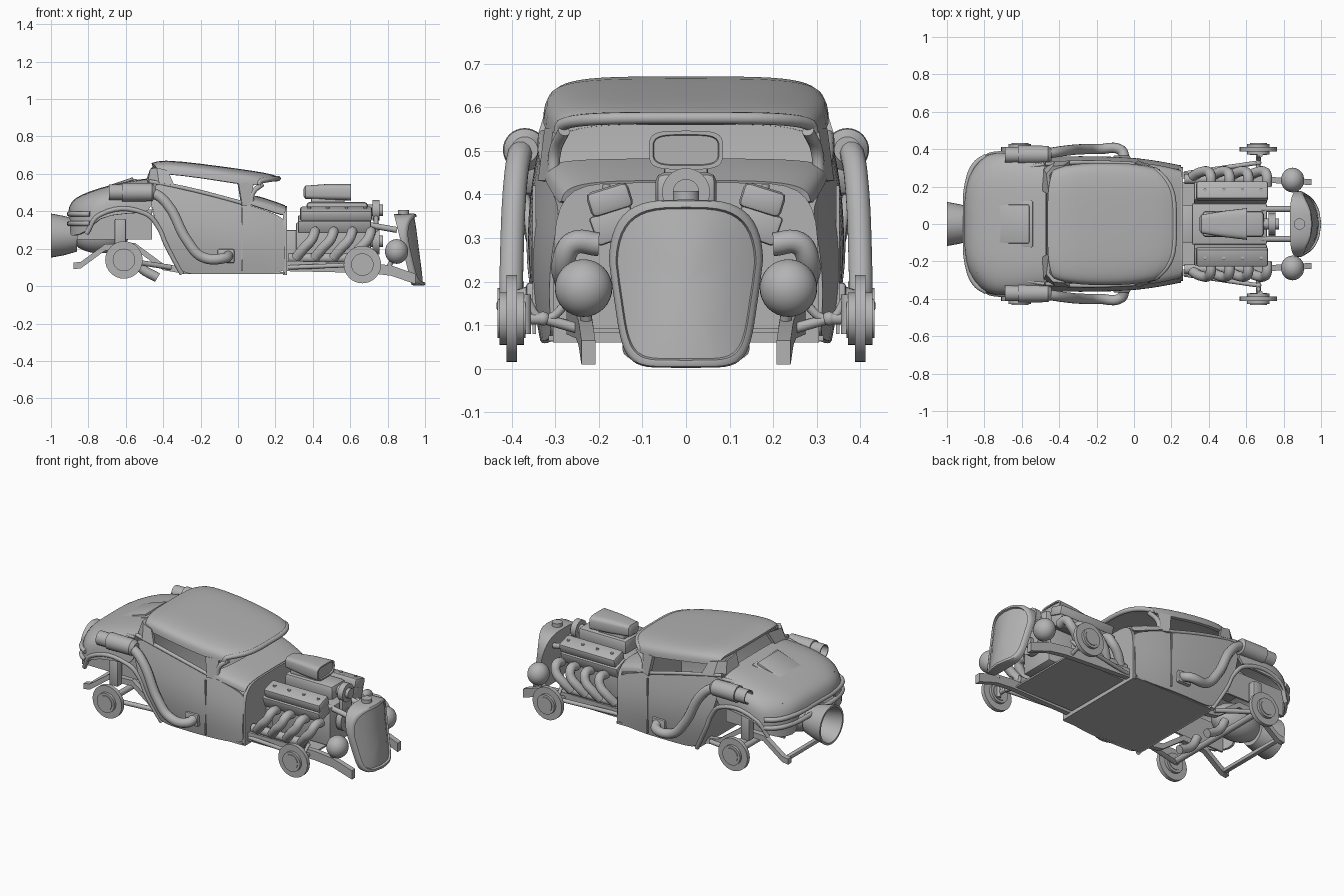
import bpy, bmesh, math
from mathutils import Matrix, Vector

if "Cube" in bpy.data.objects:
    bpy.data.objects.remove(bpy.data.objects["Cube"], do_unlink=True)

shade = (0.45, 0.45, 0.45, 1)
grey = bpy.data.materials.new("plain grey")
grey.use_nodes = True
grey.diffuse_color = shade
grey.node_tree.nodes["Principled BSDF"].inputs["Base Color"].default_value = shade


def finish(name, data, sub=0, solid=0, bevel=0):
    """Link, apply modifiers, shade and colour one part."""
    ob = bpy.data.objects.new(name, data)
    bpy.context.collection.objects.link(ob)
    if sub:
        ob.modifiers.new("smooth", "SUBSURF").levels = sub
    if solid:
        thick = ob.modifiers.new("thick", "SOLIDIFY")
        thick.thickness, thick.offset = solid, 0
    if bevel:
        edge = ob.modifiers.new("bevel", "BEVEL")
        edge.width, edge.segments = bevel, 2
    bpy.ops.object.select_all(action="DESELECT")
    bpy.context.view_layer.objects.active = ob
    ob.select_set(True)
    bpy.ops.object.convert(target="MESH")
    bpy.ops.object.shade_smooth_by_angle(angle=math.radians(35))
    ob = bpy.context.object
    ob.data.materials.clear()
    ob.data.materials.append(grey)


def from_bmesh(name, bm, matrix=Matrix(), **mods):
    bmesh.ops.transform(bm, matrix=matrix, verts=bm.verts)
    bmesh.ops.recalc_face_normals(bm, faces=bm.faces)
    mesh = bpy.data.meshes.new(name)
    bm.to_mesh(mesh)
    bm.free()
    finish(name, mesh, **mods)


def loft(name, rings, closed=False, capped=False, **mods):
    bm = bmesh.new()
    rows = [[bm.verts.new(p) for p in ring] for ring in rings]
    count = len(rows[0])
    for a, b in zip(rows, rows[1:]):
        for j in range(count if closed else count - 1):
            k = (j + 1) % count
            bm.faces.new((a[j], a[k], b[k], b[j]))
    if capped:
        bm.faces.new(rows[0])
        bm.faces.new(rows[-1])
    from_bmesh(name, bm, **mods)


def box(name, centre, size, tilt=0, bevel=0.008):
    bm = bmesh.new()
    bmesh.ops.create_cube(bm, size=1)
    place = Matrix.Translation(centre) @ Matrix.Rotation(tilt, 4, "X") @ Matrix.Diagonal((*size, 1))
    from_bmesh(name, bm, place, bevel=bevel)


def ball(name, centre, radii):
    bm = bmesh.new()
    bmesh.ops.create_uvsphere(bm, u_segments=32, v_segments=16, radius=1)
    from_bmesh(name, bm, Matrix.Translation(centre) @ Matrix.Diagonal((*radii, 1)))


def lathe(name, profile, centre, axis="x", seg=32):
    """Turn (distance, radius) pairs round an axis."""
    rings = []
    for d, r in profile:
        ring = []
        for k in range(seg):
            angle = math.tau * k / seg
            u, v = r * math.cos(angle), r * math.sin(angle)
            offset = {"x": (d, u, v), "y": (u, d, v), "z": (u, v, d)}[axis]
            ring.append(Vector(centre) + Vector(offset))
        rings.append(ring)
    loft(name, rings, closed=True, capped=True)


def disc(name, centre, axis, radius, half):
    lathe(name, [(-half, radius), (half, radius)], centre, axis)


def tube(name, points, radius):
    curve = bpy.data.curves.new(name, "CURVE")
    curve.dimensions, curve.bevel_depth, curve.bevel_resolution = "3D", radius, 4
    curve.resolution_u, curve.use_fill_caps = 6, True
    spline = curve.splines.new("BEZIER")
    spline.bezier_points.add(len(points) - 1)
    for knot, p in zip(spline.bezier_points, points):
        knot.co, knot.handle_left_type, knot.handle_right_type = p, "AUTO", "AUTO"
    finish(name, curve)


def flip(points, side):
    return [(x, side * y, z) for x, y, z in points]


def lerp(a, b, t):
    return a + (b - a) * t


def power(value, p):
    return math.copysign(abs(value) ** p, value)


def arch(x_edge, x_mid, width, z_edge, z_mid, p=0.5, steps=16):
    """Squared-off arch from one side over the centre line to the other."""
    points = []
    for k in range(steps + 1):
        c, s = math.cos(math.pi * k / steps), math.sin(math.pi * k / steps)
        points.append((lerp(x_edge, x_mid, s * s), width * power(c, p), lerp(z_edge, z_mid, power(s, p))))
    return points


def oval(x, width, z_low, z_high):
    mid, tall = (z_low + z_high) / 2, (z_high - z_low) / 2
    turn = [math.tau * k / 32 for k in range(32)]
    return [(x, width * power(math.cos(a), 0.5), mid + tall * power(math.sin(a), 0.5)) for a in turn]


def side_row(x_low, x_high, y_low, y_high, bulge, belt):
    """One upright line on the cabin flank, from sill to belt."""
    row = []
    for k in range(7):
        t = k / 6
        row.append((lerp(x_low, x_high, math.sin(t * math.pi / 2)),
                    lerp(y_low, y_high, t) + bulge * math.sin(math.pi * t), lerp(.065, belt, t)))
    return row


# Cabin sides, pillars and trim
flank = [side_row(-.3, -.475, .32, .32, .035, .56), side_row(-.2, -.27, .325, .33, .03, .52),
         side_row(.03, .04, .33, .32, .025, .44), side_row(.25, .25, .3, .28, .015, .37)]
quarter = [(-.485, .18, .555), (-.475, .29, .545), (-.42, .325, .55), (-.34, .33, .535)]
quarter_top = [(x + .04 - .025 * k, y - .025, z + .08) for k, (x, y, z) in enumerate(quarter)]
for s in (1, -1):
    loft("cabin_side", [flip(row, s) for row in flank], sub=2, solid=.015)
    loft("rear_pillar", [flip(quarter, s), flip(quarter_top, s)], solid=.02)
    loft("screen_pillar", [flip([(.02, .33, .43), (.07, .31, .43)], s),
                           flip([(0, .315, .55), (.08, .295, .55)], s)], solid=.02)
    tube("screen_frame", flip([(.07, .305, .44), (.08, .3, .5), (.13, .28, .545)], s), .014)
    tube("window_sill", flip([row[-1] for row in flank[:3]], s), .011)
    tube("arch_trim", flip(flank[0][:4] + [(-.5, .37, .39), (-.74, .375, .38), (-.81, .35, .28)], s), .013)
    box("door_seam", (.02, s * .348, .25), (.007, .008, .34), bevel=0)

# Cowl, firewall, floor and rear bulkhead
loft("cowl", [arch(.04, .1, .32, .44, .475), arch(.15, .17, .305, .41, .455),
              arch(.25, .25, .28, .37, .425)], solid=.015, sub=1)
loft("firewall", [arch(x, x, .305, .06, .428, 0.3) for x in (.24, .262)], closed=True, capped=True)
box("floor_pan", (-.03, 0, .07), (.56, .63, .012), bevel=0)
loft("rear_bulkhead", [flank[0], flip(flank[0], -1)], solid=.01)

# Roof with a rounded visor
roof = [arch(-.43, -.46, .28, .6, .648), arch(-.39, -.41, .303, .6, .668), arch(-.2, -.2, .322, .58, .645),
        arch(0, 0, .314, .545, .618), arch(.09, .16, .295, .54, .595), arch(.11, .215, .29, .54, .575)]
loft("roof", roof, sub=1, solid=.02)
tube("visor_lip", roof[-1], .014)

# Rear deck and tail
loft("rear_deck", [arch(-.46, -.47, .36, .39, .57), arch(-.6, -.6, .375, .39, .555),
                   arch(-.75, -.75, .38, .37, .515), arch(-.81, -.835, .355, .28, .483),
                   arch(-.88, -.89, .27, .27, .45), arch(-.89, -.9, .19, .27, .4)], sub=1, solid=.015)
for inset, lift in ((0, 0), (.02, .008)):
    ends = [(-.785 + inset, .505), (-.54 - inset, .575)]
    width = .125 - inset
    loft("deck_hatch", [[(x, y, z + lift + h) for (x, z), y in zip(ends + ends[::-1], (width, width, -width, -width))]
                        for h in (-.03, 0)], closed=True, capped=True, bevel=.008)
for z in (.335, .385):
    corner = [(-.79, .362, z), (-.84, .33, z), (-.88, .26, z)]
    tube("tail_band", corner + [(-.9, 0, z)] + flip(corner[::-1], -1), .014)
for s in (1, -1):
    tube("deck_ridge", flip([(-.48, .32, .54), (-.65, .29, .515), (-.84, .25, .455)], s), .01)
    box("inner_wing", (-.66, s * .26, .33), (.4, .012, .16), bevel=0)

# Jet nozzle and its housing
lathe("jet_nozzle", [(-.86, .085), (-.93, .105), (-1, .118), (-1, .106), (-.86, .07)], (0, 0, .27))
ball("jet_housing", (-.74, 0, .28), (.16, .105, .105))


def rail(name, line, deep, y_first, y_last):
    """Chassis rail whose side offset changes along its length."""
    outline = line + [(x, z - deep) for x, z in reversed(line)]
    first, last = line[0][0], line[-1][0]
    loft(name, [[(x, lerp(y_first, y_last, (x - first) / (last - first)) + w, z) for x, z in outline]
                for w in (-.016, .016)], closed=True, capped=True)


# Wheels, suspension, chassis rails and exhausts
disc("rear_axle", (-.61, 0, .145), "y", .018, .39)
for s in (1, -1):
    for x, z in ((.665, .115), (-.61, .14)):
        disc("wheel", (x, s * .4, z), "y", .1, .012)
        disc("wheel_hub", (x, s * .4, z), "y", .06, .028)
        disc("hub_cap", (x, s * .4, z), "y", .045, .032)
    rail("front_rail", [(.25, .135), (.7, .125), (.82, .11), (.95, .065)], .055, s * .26, s * .224)
    rail("rear_rail", [(-.88, .125), (-.84, .13), (-.71, .225), (-.55, .23), (-.4, .12), (-.28, .1)],
         .035, s * .24, s * .24)
    box("rear_strut", (-.63, s * .3, .28), (.06, .05, .16))
    tube("rear_link", flip([(-.62, .37, .14), (-.36, .27, .1)], s), .014)
    joint = (.665, s * .328, .115)
    ball("ball_joint", joint, (.016, .016, .016))
    tube("stub_axle", [joint, (.665, s * .39, .115)], .014)
    tube("knuckle", flip([(.675, .37, .17), (.675, .37, .08)], s), .014)
    tube("upper_arm", [(.67, s * .37, .165), joint, (.67, s * .26, .165)], .01)
    tube("lower_arm", [joint, (.66, s * .24, .09)], .012)
    tube("radius_rod", [joint, (.27, s * .27, .1)], .012)
    tube("dump_pipe", flip([(-.56, .12, .17), (-.52, .12, .1), (-.43, .12, .045)], s), .026)
    box("exhaust_port", (-.065, s * .352, .16), (.09, .03, .075))
    tube("side_exhaust", flip([(-.05, .35, .165), (-.07, .395, .15), (-.19, .4, .155), (-.27, .4, .24),
                               (-.38, .39, .44), (-.45, .38, .495), (-.55, .37, .5)], s), .028)
    lathe("silencer", [(-.6, .03), (-.69, .036), (-.69, .042), (-.62, .042), (-.62, .05), (-.46, .048),
                       (-.44, .03)], (0, s * .37, .502))
box("rear_crossbar", (-.85, 0, .11), (.03, .5, .025))
box("front_pan", (.46, 0, .088), (.42, .45, .01), bevel=0)

# Engine block, heads and headers
box("engine_block", (.51, 0, .22), (.4, .22, .24))
box("gearbox", (.3, 0, .2), (.1, .2, .2))
for s in (1, -1):
    box("cylinder_head", (.515, s * .165, .33), (.39, .1, .07), -s * .35)
    box("valve_cover", (.525, s * .175, .387), (.385, .1, .06), -s * .3, .014)
    for k in range(4):
        x = .38 + .1 * k
        disc("cover_bolt", (x, s * .182, .415), "z", .009, .008)
        tube("header_pipe", flip([(x + .03, .2, .285), (x + .03, .258, .288), (x + .015, .28, .25),
                                  (x - .03, .275, .2), (x - .07, .25, .15)], s), .027)
    tube("header_collector", flip([(.64, .24, .15), (.27, .24, .15)], s), .026)
    tube("coolant_hose", flip([(.68, .08, .33), (.85, .08, .3)], s), .016)

# Blower, intake scoop and pulleys
box("blower", (.53, 0, .405), (.33, .14, .09), bevel=.02)
box("scoop_neck", (.48, 0, .455), (.18, .1, .03))
loft("intake_scoop", [oval(.35, .035, .48, .52), oval(.36, .05, .467, .537), oval(.48, .07, .46, .546),
                      oval(.605, .085, .457, .546), oval(.605, .076, .466, .537),
                      oval(.597, .074, .468, .535)], closed=True, capped=True)
for z, radius in ((.405, .055), (.24, .07)):
    disc("belt_pulley", (.738, 0, z), "x", radius, .018)
    disc("pulley_shaft", (.725, 0, z), "x", .03, .05)
box("drive_belt", (.738, 0, .32), (.025, .09, .17))


def shell_ring(scale, inset=0, back=False):
    """Radiator outline: round shoulders, square foot, bowed forward."""
    ring = []
    for k in range(48):
        c, s = math.cos(math.tau * k / 48), math.sin(math.tau * k / 48)
        z = .195 + .193 * power(s, .6 if s > 0 else .35)
        y = .178 * power(c, .6 if s > 0 else .35) * (1 - .2 * max(0, 1 - z * 4)) * scale
        z = lerp(.195, z, scale)
        ring.append((.93 - .25 * z if back else 1.003 - .13 * z - 2.3 * y * y - inset, y, z))
    return ring


# Radiator shell with recessed grille
loft("radiator_shell", [shell_ring(.93, back=True), shell_ring(.985, back=True), shell_ring(1, .012),
                        shell_ring(.985, .003), shell_ring(.96), shell_ring(.91), shell_ring(.89, .012),
                        shell_ring(.6, .01), shell_ring(.3, .01), shell_ring(.05, .01)],
     closed=True, capped=True)
disc("radiator_cap", (.885, 0, .393), "z", .03, .015)

# Headlamps on stalks
for s in (1, -1):
    ball("headlamp", (.848, s * .235, .185), (.062, .066, .066))
    tube("lamp_stalk", flip([(.83, .235, .15), (.8, .225, .09)], s), .014)
